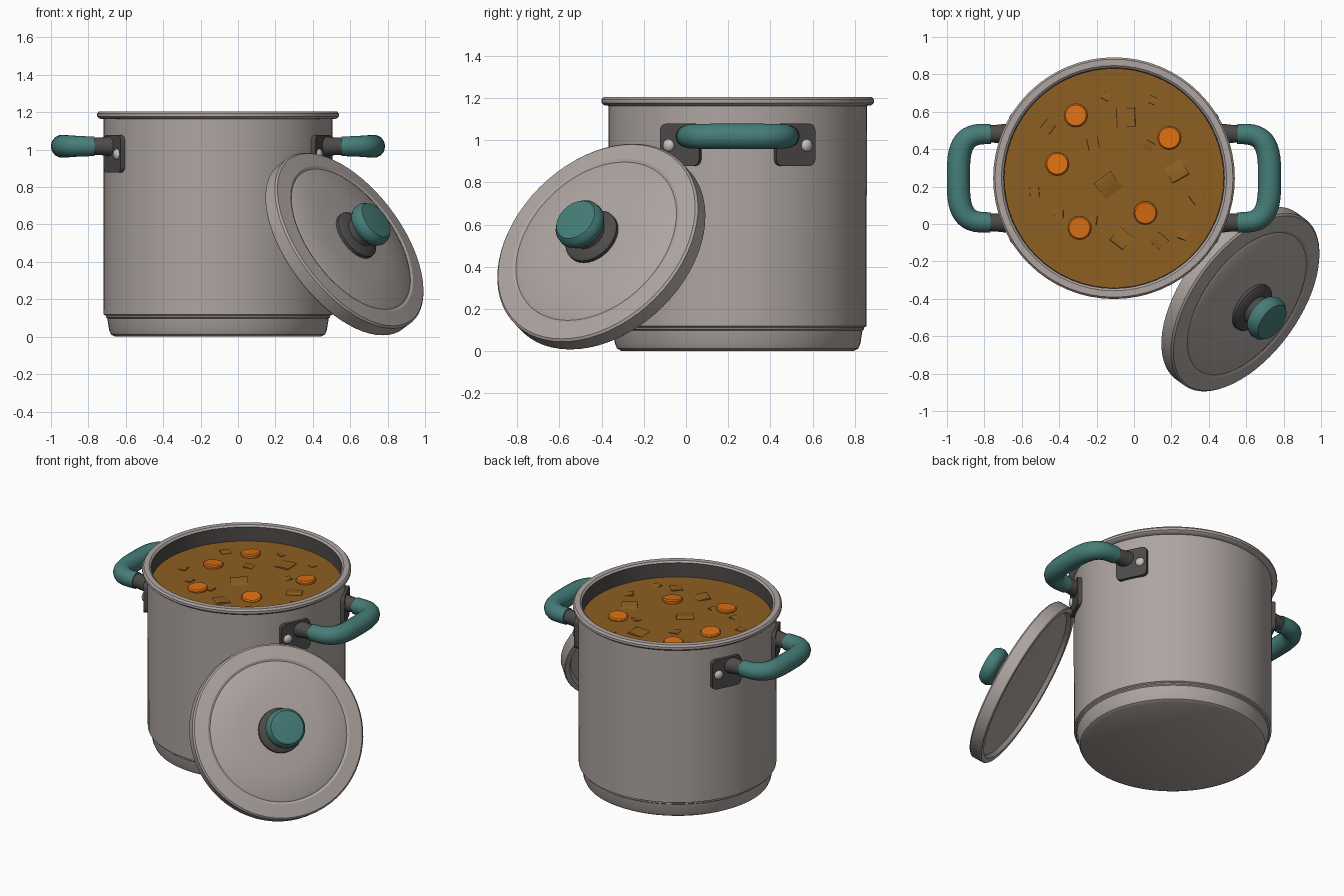
import bpy, bmesh, math, random
from mathutils import Matrix, Vector

if "Cube" in bpy.data.objects:
    bpy.data.objects.remove(bpy.data.objects["Cube"])

random.seed(4)
PX, PY = -0.107, 0.245          # pot axis
POT = Matrix.Translation((PX, PY, 0))


def mat(name, r, g, b):
    m = bpy.data.materials.new(name)
    m.diffuse_color = (r, g, b, 1)
    m.use_nodes = True
    m.node_tree.nodes["Principled BSDF"].inputs["Base Color"].default_value = m.diffuse_color
    return m


STEEL = mat("steel", 0.42, 0.375, 0.355)
DARK = mat("dark_metal", 0.075, 0.07, 0.068)
TEAL = mat("teal_grip", 0.06, 0.205, 0.19)
SOUP = mat("brown_stew", 0.27, 0.115, 0.016)
CARROT = mat("carrot_orange", 0.72, 0.16, 0.006)
RIVET = mat("rivet_grey", 0.55, 0.53, 0.52)


def finish(name, bm, mats, matrix=Matrix(), angle=35):
    bmesh.ops.transform(bm, matrix=matrix, verts=bm.verts)
    bmesh.ops.recalc_face_normals(bm, faces=bm.faces)
    me = bpy.data.meshes.new(name)
    bm.to_mesh(me)
    bm.free()
    for m in mats:
        me.materials.append(m)
    me.shade_smooth()
    me.set_sharp_from_angle(angle=math.radians(angle))
    ob = bpy.data.objects.new(name, me)
    bpy.context.collection.objects.link(ob)
    return ob


def lathe(name, profile, mats, matrix=Matrix(), sides=48, rule=None, angle=35):
    """Spin (radius, height) points about z; radius 0 closes the end."""
    bm = bmesh.new()
    rings = []
    for r, z in profile:
        if r == 0:
            rings.append([bm.verts.new((0, 0, z))] * sides)
        else:
            rings.append([bm.verts.new((r * math.cos(2 * math.pi * i / sides),
                                        r * math.sin(2 * math.pi * i / sides), z))
                          for i in range(sides)])
    for k in range(len(rings) - 1):
        a, b = rings[k], rings[k + 1]
        for i in range(sides):
            j = (i + 1) % sides
            f = bm.faces.new(list(dict.fromkeys((a[i], a[j], b[j], b[i]))))
            if rule:
                f.material_index = rule(k)
    return finish(name, bm, mats, matrix, angle)


def tube(name, path, radii, material, matrix, sides=14):
    """Sweep a round section along a level path."""
    bm = bmesh.new()
    rings = []
    for k, p in enumerate(path):
        t = (path[min(k + 1, len(path) - 1)] - path[max(k - 1, 0)]).normalized()
        n = Vector((-t.y, t.x, 0))
        rings.append([bm.verts.new(p + radii[k] * (n * math.cos(a) + Vector((0, 0, math.sin(a)))))
                      for a in (2 * math.pi * i / sides for i in range(sides))])
    for a, b in zip(rings, rings[1:]):
        for i in range(sides):
            j = (i + 1) % sides
            bm.faces.new((a[i], a[j], b[j], b[i]))
    bm.faces.new(rings[0])
    bm.faces.new(rings[-1])
    return finish(name, bm, [material], matrix, 50)


def box(name, size, material, matrix, bevel=0.0, axis=0):
    """Box whose edges along one axis are rounded."""
    bm = bmesh.new()
    bmesh.ops.create_cube(bm, size=1, matrix=Matrix.Diagonal((*size, 1)))
    if bevel:
        edges = [e for e in bm.edges
                 if abs((e.verts[0].co - e.verts[1].co)[axis]) > 1e-4]
        bmesh.ops.bevel(bm, geom=edges, offset=bevel, segments=4, profile=0.5, affect='EDGES')
    return finish(name, bm, [material], matrix)


# Pot: outer wall, rolled rim, dark inner wall
pot = [(0, 0), (0.55, 0), (0.572, 0.012), (0.582, 0.035), (0.592, 0.098), (0.60, 0.104),
       (0.60, 0.112), (0.611, 0.118), (0.613, 1.163), (0.634, 1.166), (0.646, 1.177),
       (0.646, 1.193), (0.636, 1.205), (0.602, 1.205), (0.590, 1.195), (0.588, 1.04), (0, 1.04)]
lathe("pot_body", pot, [STEEL, DARK], POT, sides=64, rule=lambda k: 1 if k >= 14 else 0)

# Stew surface
SZ = 1.10
lathe("stew", [(0.587, SZ - 0.04), (0.587, SZ), (0, SZ)], [SOUP], POT, sides=64)

# Carrot slices
for i, (x, y) in enumerate([(-0.31, 0.58), (0.19, 0.46), (-0.41, 0.32), (0.06, 0.06), (-0.29, -0.02)]):
    m = (Matrix.Translation((x, y, SZ)) @ Matrix.Rotation(random.uniform(-0.12, 0.12), 4, 'X')
         @ Matrix.Rotation(random.uniform(-0.12, 0.12), 4, 'Y'))
    lathe(f"carrot_slice_{i}", [(0, -0.02), (0.06, -0.02), (0.063, 0.01), (0.056, 0.018), (0, 0.018)],
          [CARROT], m, sides=16)

# Stew chunks, barely breaking the surface
chunks = [(-0.04, 0.57, 0.10), (0.23, 0.28, 0.10), (-0.14, 0.21, 0.11), (-0.07, -0.08, 0.09),
          (0.14, -0.09, 0.07), (-0.46, 0.52, 0.06), (0.33, 0.14, 0.06), (0.08, 0.42, 0.05),
          (-0.22, 0.43, 0.06), (-0.40, 0.05, 0.05), (-0.22, 0.02, 0.05), (0.26, -0.06, 0.05),
          (-0.53, 0.17, 0.05), (0.10, 0.66, 0.04), (-0.15, 0.68, 0.04)]
for i, (x, y, s) in enumerate(chunks):
    m = (Matrix.Translation((x, y, SZ - s * 0.42)) @ Matrix.Rotation(random.uniform(0, 3), 4, 'Z')
         @ Matrix.Rotation(random.uniform(-0.2, 0.2), 4, 'X'))
    box(f"stew_chunk_{i}", (s, s, s), SOUP, m, s * 0.08)

# Side handles, mirrored left and right
for side, sx in (("right", 1), ("left", -1)):
    M = POT @ Matrix.Diagonal((sx, 1, 1, 1))
    path = []
    for i in range(25):
        t = math.radians(-90 + 180 * i / 24)
        path.append(Vector((0.66 + 0.172 * max(math.cos(t), 0) ** 0.6,
                            math.copysign(0.237 * abs(math.sin(t)) ** 0.6, math.sin(t)), 1.018)))
    # drop samples bunched near the middle of the superellipse
    tube(f"{side}_handle_grip", path,
         [0.054 + 0.008 * math.sin(math.pi * i / 24) for i in range(25)], TEAL, M)
    for end, sy in (("back", 1), ("front", -1)):
        a = sy * math.radians(26)
        R = M @ Matrix.Rotation(a, 4, 'Z')
        box(f"{side}_{end}_handle_plate", (0.04, 0.205, 0.20), DARK,
            R @ Matrix.Translation((0.61, 0, 0.978)), 0.03)
        tube(f"{side}_{end}_handle_stub",
             [Vector((0.56, sy * 0.237, 1.018)), Vector((0.63, sy * 0.237, 1.018)),
              Vector((0.675, sy * 0.237, 1.018))], [0.056, 0.048, 0.046], DARK, M)
        rm = (M @ Matrix.Rotation(sy * math.radians(31.3), 4, 'Z')
              @ Matrix.Translation((0.625, 0, 0.975)) @ Matrix.Rotation(math.pi / 2, 4, 'Y'))
        lathe(f"{side}_{end}_rivet", [(0.03, -0.01), (0.03, 0.01), (0.022, 0.02), (0, 0.025)],
              [RIVET], rm, sides=14, angle=60)

# Lid leaning against the pot
normal = Vector((0.69, -0.50, 0.52)).normalized()
LID = Matrix.Translation((0.54, -0.38, 0.473)) @ normal.to_track_quat('Z', 'Y').to_matrix().to_4x4()
lathe("lid", [(0, 0.03), (0.50, 0.025), (0.515, 0), (0.545, 0), (0.55, 0.008), (0.55, 0.078),
              (0.54, 0.088), (0.455, 0.098), (0.44, 0.092), (0.425, 0.10), (0.25, 0.12), (0, 0.13)],
      [STEEL], LID, sides=64, angle=25)
lathe("lid_knob_base", [(0.14, 0.11), (0.14, 0.142), (0.128, 0.152), (0.085, 0.162),
                        (0.075, 0.21), (0, 0.21)], [DARK], LID, sides=32)
lathe("lid_knob", [(0, 0.195), (0.085, 0.195), (0.112, 0.21), (0.125, 0.235), (0.122, 0.265),
                   (0.105, 0.288), (0, 0.298)], [TEAL], LID, sides=32)
